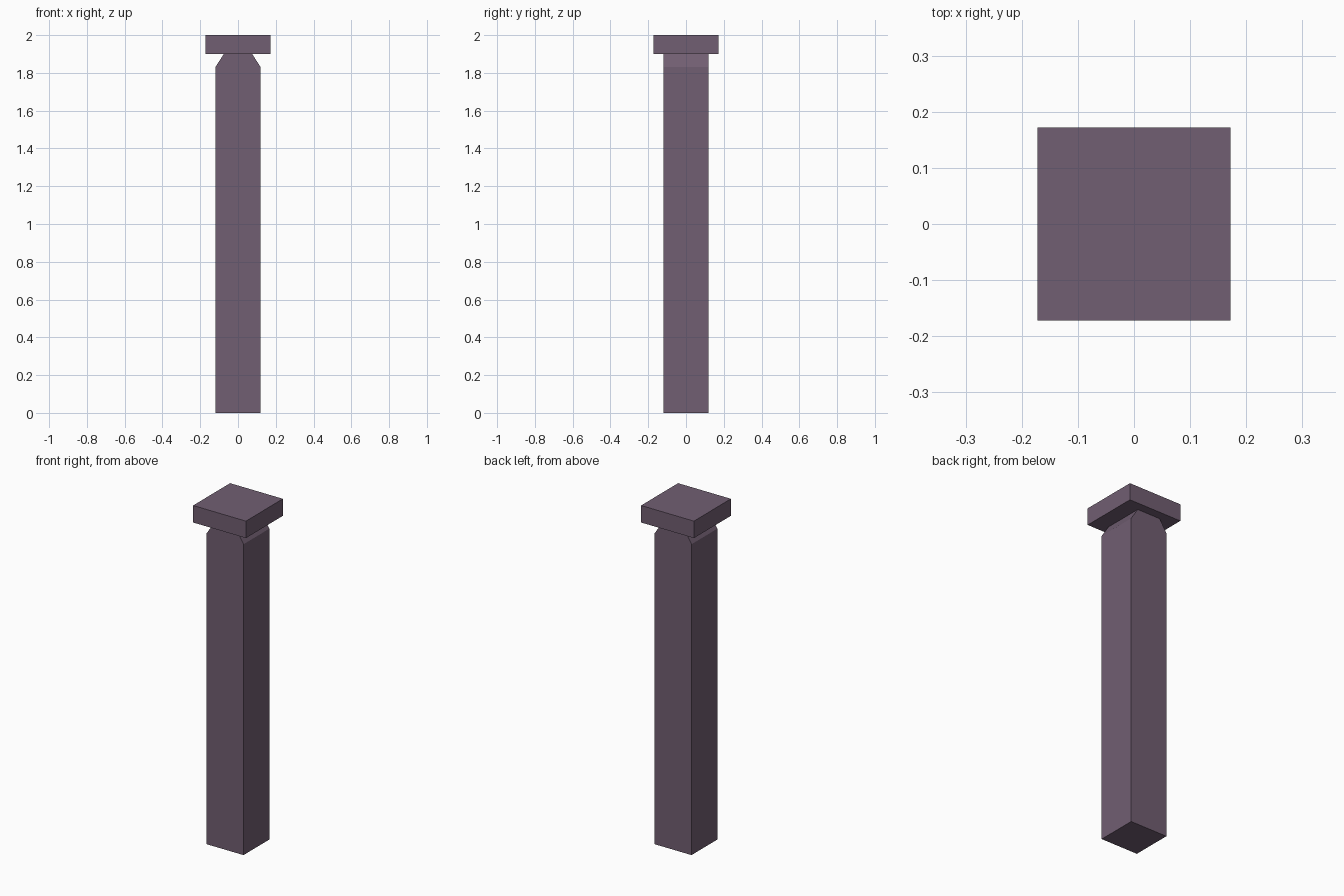
import bpy, bmesh

if "Cube" in bpy.data.objects:
    bpy.data.objects.remove(bpy.data.objects["Cube"])

# One flat colour for the whole column
stone = bpy.data.materials.new("dusky purple stone")
stone.diffuse_color = (0.165, 0.113, 0.168, 1)
stone.use_nodes = True
stone.node_tree.nodes["Principled BSDF"].inputs["Base Color"].default_value = stone.diffuse_color


def extrude_profile(name, profile, depth):
    """Extrude an (x, z) profile symmetrically along y."""
    bm = bmesh.new()
    face = bm.faces.new([bm.verts.new((x, -depth / 2, z)) for x, z in profile])
    ext = bmesh.ops.extrude_face_region(bm, geom=[face])
    verts = [v for v in ext["geom"] if isinstance(v, bmesh.types.BMVert)]
    bmesh.ops.translate(bm, verts=verts, vec=(0, depth, 0))
    bmesh.ops.recalc_face_normals(bm, faces=bm.faces)
    mesh = bpy.data.meshes.new(name)
    bm.to_mesh(mesh)
    bm.free()
    mesh.materials.append(stone)
    obj = bpy.data.objects.new(name, mesh)
    bpy.context.collection.objects.link(obj)
    return obj


def mirrored(right_side):
    """Complete a profile from its right half (bottom to top)."""
    return right_side + [(-x, z) for x, z in reversed(right_side)]


# Square shaft, chamfered at the top on the left and right sides only
extrude_profile("shaft", mirrored([(0.12, 0), (0.12, 1.83), (0.075, 1.9)]), 0.24)

# Square slab on top
extrude_profile("cap", mirrored([(0.172, 1.9), (0.172, 2.0)]), 0.344)
